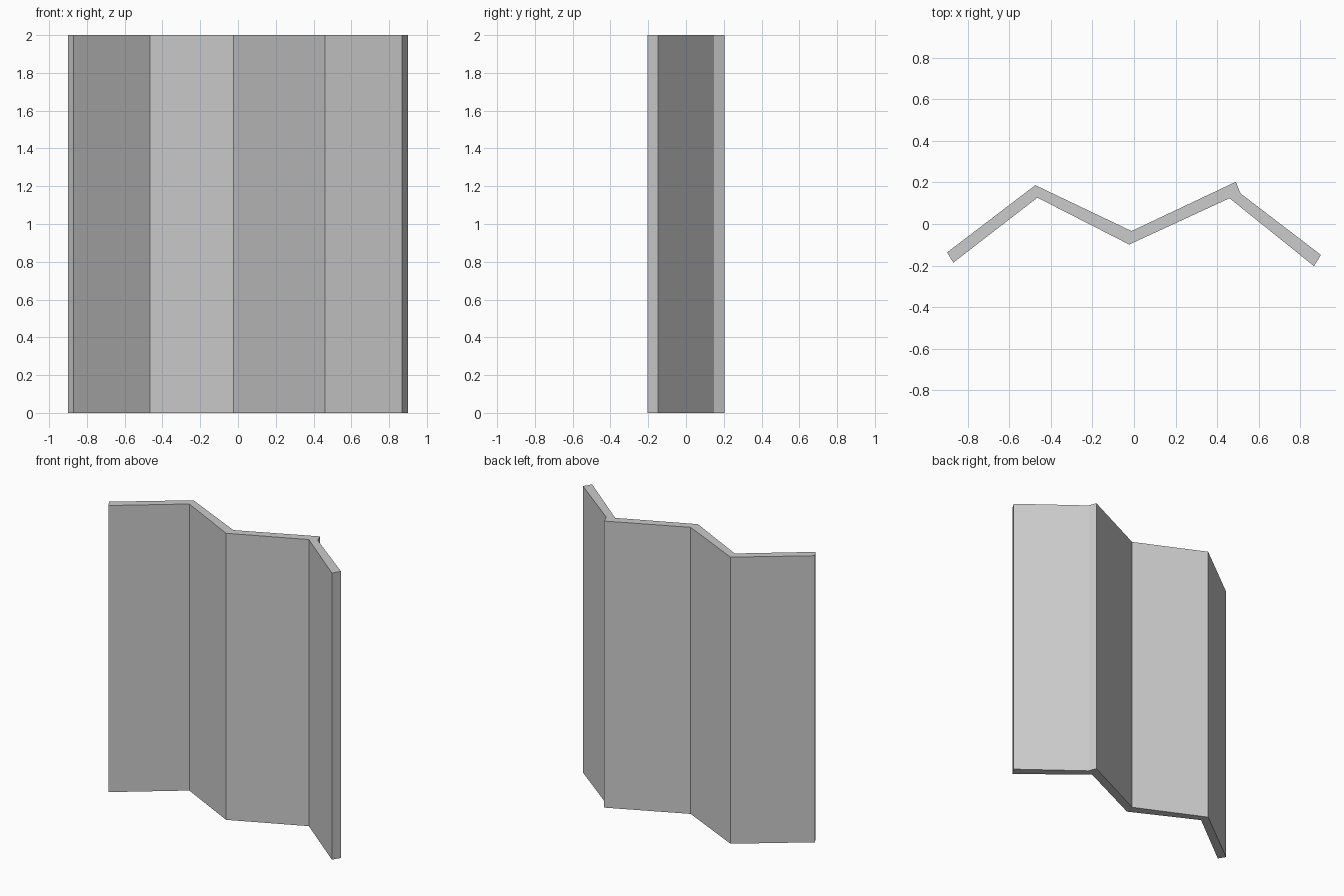
import bpy, bmesh

if "Cube" in bpy.data.objects:
    bpy.data.objects.remove(bpy.data.objects["Cube"])

# Zigzag cross-section of the folding screen: back edge, then front edge
back = [(-0.90, -0.137), (-0.475, 0.187), (-0.012, -0.034),
        (0.49, 0.203), (0.513, 0.147), (0.90, -0.149)]
front = [(0.867, -0.203), (0.46, 0.124), (-0.023, -0.099),
         (-0.465, 0.127), (-0.87, -0.186)]
HEIGHT = 2.0


def extrude_profile(name, points, height):
    bm = bmesh.new()
    face = bm.faces.new([bm.verts.new((x, y, 0)) for x, y in points])
    out = bmesh.ops.extrude_face_region(bm, geom=[face], use_keep_orig=True)
    top = [g for g in out["geom"] if isinstance(g, bmesh.types.BMVert)]
    bmesh.ops.translate(bm, verts=top, vec=(0, 0, height))
    bmesh.ops.recalc_face_normals(bm, faces=bm.faces)
    mesh = bpy.data.meshes.new(name)
    bm.to_mesh(mesh)
    bm.free()
    obj = bpy.data.objects.new(name, mesh)
    bpy.context.collection.objects.link(obj)
    return obj


# Four hinged panels as one solid folded sheet
extrude_profile("folding_screen", back + front, HEIGHT)
